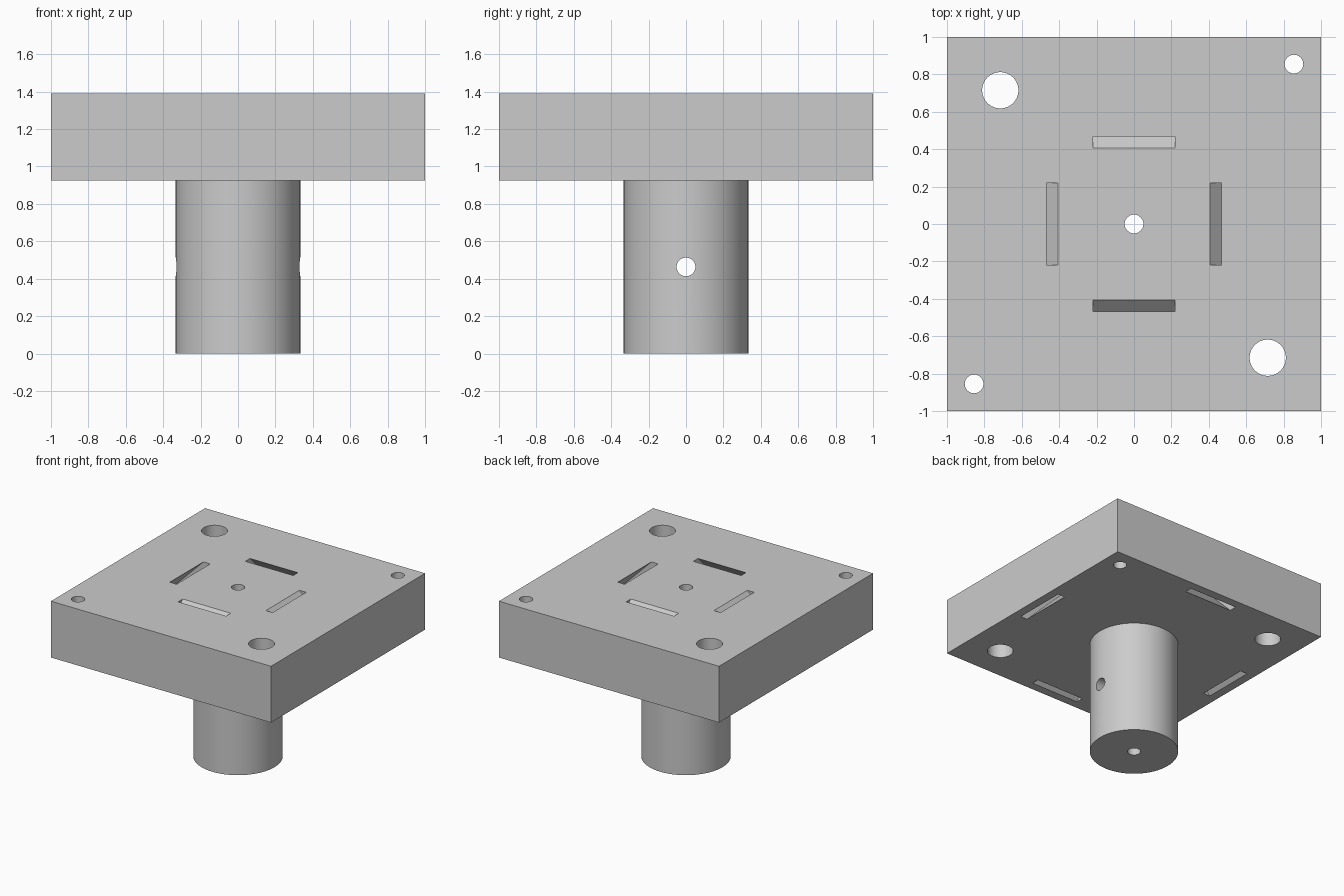
import bpy
import bmesh
from math import pi, radians
from mathutils import Matrix, Vector

cube = bpy.data.objects.get("Cube")
if cube:
    bpy.data.objects.remove(cube, do_unlink=True)

PLATE_Z, TOP_Z = 0.926, 1.389
SHAFT_R = 0.333
SMALL_R, LARGE_R = 0.05, 0.097
MARGIN = 0.05

grey = bpy.data.materials.new("plain grey")
grey.use_nodes = True
grey.diffuse_color = (0.6, 0.6, 0.6, 1)
grey.node_tree.nodes["Principled BSDF"].inputs["Base Color"].default_value = (0.6, 0.6, 0.6, 1)


def finish(name, bm):
    bmesh.ops.recalc_face_normals(bm, faces=bm.faces[:])
    mesh = bpy.data.meshes.new(name)
    bm.to_mesh(mesh)
    bm.free()
    mesh.materials.append(grey)
    obj = bpy.data.objects.new(name, mesh)
    bpy.context.collection.objects.link(obj)
    return obj


def cylinder(name, radius, length, centre, turn=Matrix(), sides=48):
    bm = bmesh.new()
    bmesh.ops.create_cone(bm, cap_ends=True, segments=sides, radius1=radius, radius2=radius,
                          depth=length, matrix=Matrix.Translation(centre) @ turn)
    return finish(name, bm)


def slanted_slot(name, angle):
    """Narrow prism that leans outward at 45 degrees towards the underside."""
    bm = bmesh.new()
    bmesh.ops.create_cube(bm, size=1)
    height = TOP_Z - PLATE_Z
    for v in bm.verts:
        z = TOP_Z + MARGIN if v.co.z > 0 else TOP_Z - height - MARGIN
        v.co = Vector((0.436 + v.co.x * 0.061 + TOP_Z - z, v.co.y * 0.436, z))
    bm.transform(Matrix.Rotation(angle, 4, "Z"))
    return finish(name, bm)


def cut(obj, cutters):
    bpy.context.view_layer.objects.active = obj
    for cutter in cutters:
        cutter.hide_render = True
        mod = obj.modifiers.new("cut", "BOOLEAN")
        mod.operation = "DIFFERENCE"
        mod.solver = "EXACT"
        mod.object = cutter
        bpy.ops.object.modifier_apply(modifier=mod.name)
        bpy.data.objects.remove(cutter, do_unlink=True)
    bpy.ops.object.select_all(action="DESELECT")
    obj.select_set(True)
    bpy.ops.object.shade_smooth_by_angle(angle=radians(30))


# Square plate
bm = bmesh.new()
bmesh.ops.create_cube(bm, size=1)
bm.transform(Matrix.Translation((0, 0, (PLATE_Z + TOP_Z) / 2))
             @ Matrix.Diagonal((2, 2, TOP_Z - PLATE_Z, 1)))
plate = finish("square_plate", bm)

# Plate holes: centre, two small and two large corners, four slanted slots
holes = [(0, 0, SMALL_R)]
for s in (-1, 1):
    holes += [(0.855 * s, 0.855 * s, SMALL_R), (0.715 * s, -0.715 * s, LARGE_R)]
cutters = [cylinder("plate_hole_cutter", r, 1, (x, y, (PLATE_Z + TOP_Z) / 2))
           for x, y, r in holes]
cutters += [slanted_slot("slot_cutter", i * pi / 2) for i in range(4)]
cut(plate, cutters)

# Round shaft with a bore along its axis and a cross hole
shaft = cylinder("round_shaft", SHAFT_R, PLATE_Z, (0, 0, PLATE_Z / 2), sides=64)
cut(shaft, [
    cylinder("bore_cutter", SMALL_R, 2, (0, 0, PLATE_Z / 2)),
    cylinder("cross_hole_cutter", SMALL_R, 1, (0, 0, PLATE_Z / 2), Matrix.Rotation(pi / 2, 4, "Y")),
])
